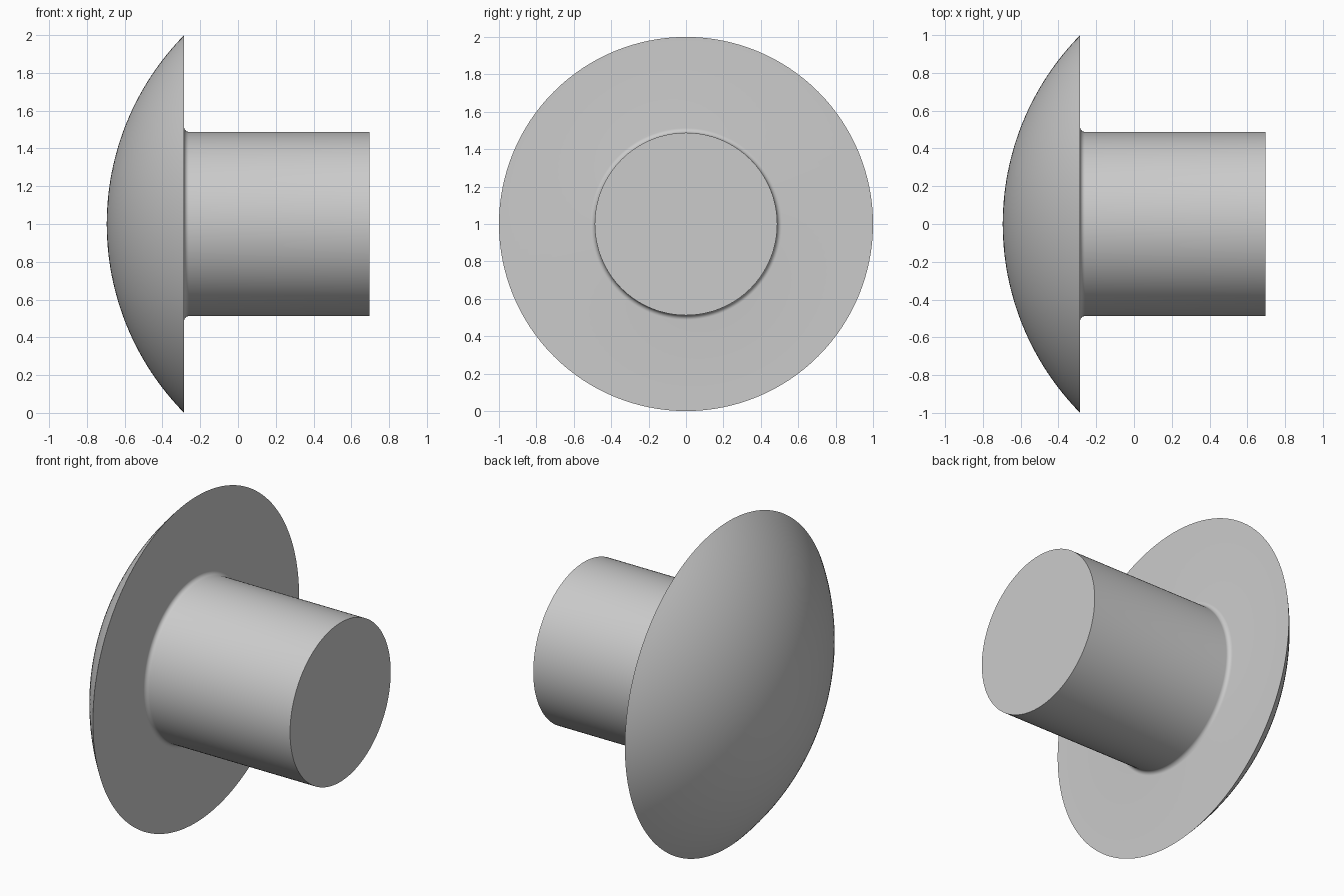
import bpy, bmesh
from math import sin, cos, asin, pi

if "Cube" in bpy.data.objects:
    bpy.data.objects.remove(bpy.data.objects["Cube"])

SIDES = 128
HEAD_X, FLAT_X, END_X = -0.695, -0.285, 0.695
HEAD_R, SHANK_R, FILLET = 1.0, 0.488, 0.025

# Half profile as (x, radius): domed head, flat underside, fillet, shank
sag = FLAT_X - HEAD_X
dome_r = (HEAD_R ** 2 + sag ** 2) / (2 * sag)
rim = asin(HEAD_R / dome_r)
profile = [(HEAD_X + dome_r * (1 - cos(rim * i / 32)), dome_r * sin(rim * i / 32))
           for i in range(1, 33)]
profile += [(FLAT_X + FILLET * (1 - cos(a)), SHANK_R + FILLET * (1 - sin(a)))
            for a in (pi / 2 * i / 8 for i in range(9))]
profile.append((END_X, SHANK_R))

# Revolve the profile around the horizontal x axis
bm = bmesh.new()
rings = [[bm.verts.new((x, r * cos(2 * pi * k / SIDES), 1 + r * sin(2 * pi * k / SIDES)))
          for k in range(SIDES)] for x, r in profile]
for a, b in zip(rings, rings[1:]):
    for k in range(SIDES):
        n = (k + 1) % SIDES
        bm.faces.new((a[k], a[n], b[n], b[k]))

# Close the dome tip and the shank end
tip = bm.verts.new((HEAD_X, 0, 1))
for k in range(SIDES):
    bm.faces.new((tip, rings[0][(k + 1) % SIDES], rings[0][k]))
bm.faces.new(rings[-1])
bmesh.ops.recalc_face_normals(bm, faces=bm.faces)

mesh = bpy.data.meshes.new("round_head_rivet")
bm.to_mesh(mesh)
bm.free()
rivet = bpy.data.objects.new("round_head_rivet", mesh)
bpy.context.collection.objects.link(rivet)
bpy.context.view_layer.objects.active = rivet
rivet.select_set(True)
bpy.ops.object.shade_smooth_by_angle(angle=pi / 6)
